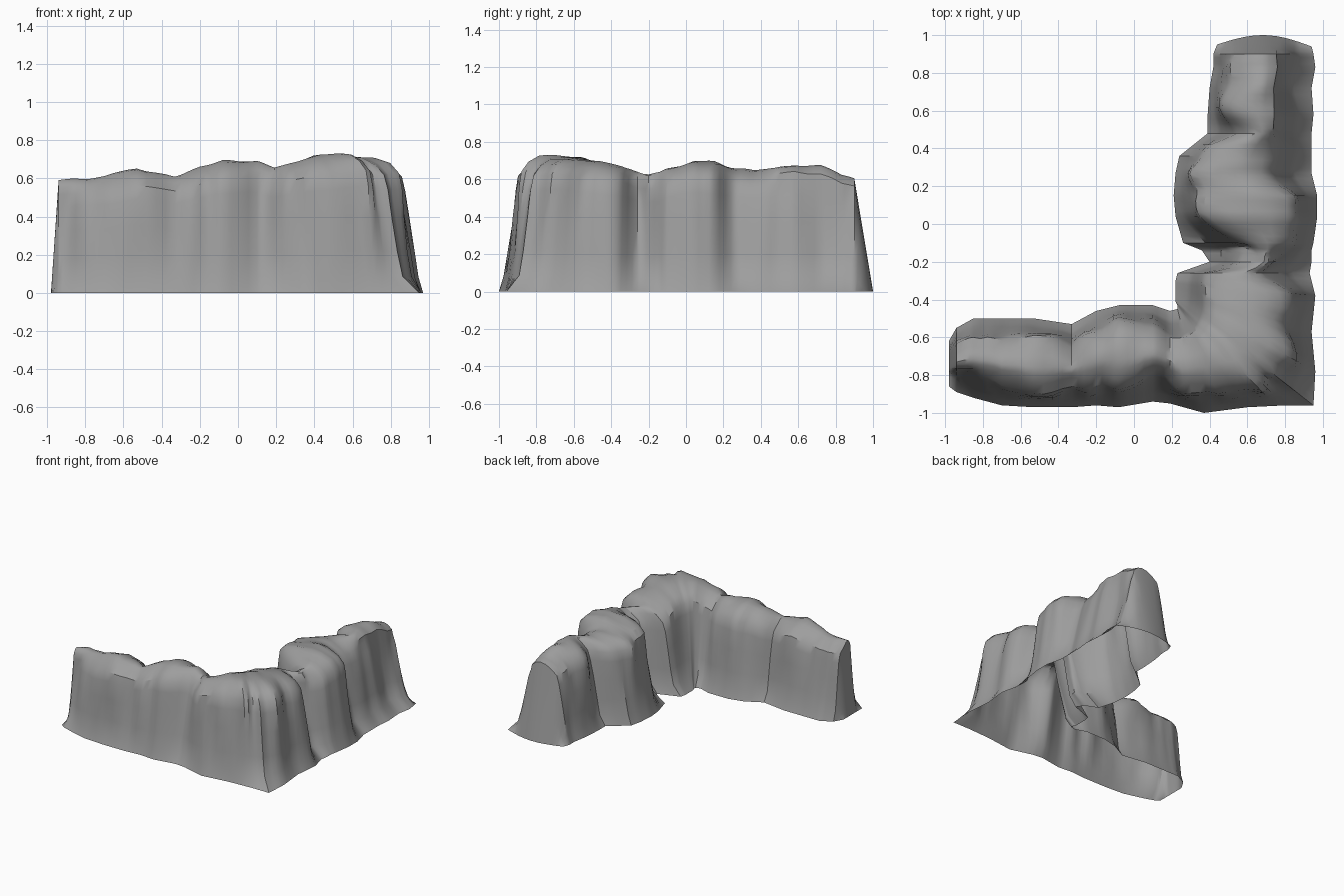
import bpy, bmesh, math
from mathutils import Vector, noise

if "Cube" in bpy.data.objects:
    bpy.data.objects.remove(bpy.data.objects["Cube"], do_unlink=True)

# One flat rock colour
rock = bpy.data.materials.new("grey_rock")
rock.use_nodes = True
colour = (0.34, 0.34, 0.34, 1)
rock.diffuse_color = colour
bsdf = rock.node_tree.nodes["Principled BSDF"]
bsdf.inputs["Base Color"].default_value = colour
bsdf.inputs["Roughness"].default_value = 0.9

# Left arm: x, outer foot y, inner foot y, crest height
left_arm = [
    (-.98, -.86, -.62, 0), (-.94, -.89, -.55, .59), (-.85, -.92, -.5, .6),
    (-.7, -.96, -.5, .61), (-.53, -.97, -.5, .65), (-.33, -.97, -.53, .61),
    (-.2, -.96, -.46, .66), (-.08, -.97, -.43, .69), (.1, -.94, -.43, .69),
    (.19, -.95, -.46, .66)]

# Corner fan: outer foot, inner foot, crest height
corner = [
    ((.37, -1), (.23, -.45), .69), ((.6, -.97), (.23, -.43), .73),
    ((.8, -.96), (.22, -.41), .73), ((.95, -.96), (.22, -.39), .72),
    ((.96, -.78), (.22, -.37), .72), ((.94, -.57), (.22, -.34), .7),
    ((.96, -.38), (.22, -.3), .67)]

# Back arm: y, outer foot x, inner foot x, crest height
back_arm = [
    (-.26, .93, .23, .64), (-.2, .94, .4, .63), (-.14, .94, .36, .64),
    (-.1, .95, .26, .66), (.04, .97, .22, .7), (.15, .97, .21, .69),
    (.27, .94, .22, .66), (.36, .94, .24, .65), (.48, .94, .39, .66),
    (.58, .95, .39, .68), (.72, .94, .4, .67), (.83, .96, .42, .62),
    (.9, .95, .42, .61)]

# Stations along the ridge; the last value bows the foot of the back end
stations = [(Vector((x, o)), Vector((x, i)), h, 0) for x, o, i, h in left_arm]
stations += [(Vector(o), Vector(i), h, 0) for o, i, h in corner]
stations += [(Vector((o, y)), Vector((i, y)), h, 0) for y, o, i, h in back_arm]
stations.append((Vector((.94, .94)), Vector((.44, .95)), 0, .055))

# Hollows worn into the walls: x, y, depth, width
right_hollows = [(.95, -.25, .14, .09), (.95, .26, .12, .09), (.95, .45, .07, .15),
                 (.95, .75, .13, .22), (.95, -.96, .17, .16), (.95, -.6, .06, .12)]
inner_hollows = [(.3, -.12, .2, .12), (.22, -.37, .07, .14), (.4, .5, .05, .08),
                 (-.33, -.53, .04, .08)]
front_hollows = [(-.95, -.88, .06, .15), (.15, -.94, .04, .1)]
hollows = [(Vector((x, y)), d, w) for x, y, d, w in right_hollows + inner_hollows + front_hollows]

# Wall profile: distance in from the foot, share of crest height
wall = [(0, 0), (.025, .12), (.042, .3), (.062, .55), (.08, .76), (.098, .87), (.15, .94)]
STEPS = 4
CREST = .43


def inset(foot, depth, share):
    """Distance of a wall point from its foot, with hollows and flutes."""
    carve = sum(d * math.exp(-(foot - g).length_squared / (w * w)) for g, d, w in hollows)
    flute = noise.noise(Vector((foot.x * 9, foot.y * 9, share))) * .045
    ramp = min(share * 4.2, .43 + .63 * share)
    return max(share * .05, depth + carve * ramp + flute * min(1, share * 1.4))


def section(outer, inner, height, bow):
    """Points across the ridge from the outer foot to the inner foot."""
    width = (inner - outer).length
    along = (inner - outer) / width
    a = [(min(inset(outer, d, s), width * (.24 + .14 * s)), s) for d, s in wall]
    b = [(width - min(inset(inner, d, s), width * (.24 + .26 * s)), s) for d, s in wall]
    top = [(a[-1][0] * (1 - t) + b[-1][0] * t, 1 - .06 * abs(t - CREST)) for t in (.22, CREST, .72)]
    points = []
    for dist, share in a + top + b[::-1]:
        p = outer + along * dist
        rough = noise.noise(Vector((p.x * 7, p.y * 7, 3))) * .026
        z = height * (share + rough * max(0, share - .5) * 2)
        points.append((p.x, p.y + bow * math.sin(math.pi * dist / width), z))
    return points


# Cliff shell, open underneath
bm = bmesh.new()
rows = []
for n in range((len(stations) - 1) * STEPS + 1):
    k = min(n // STEPS, len(stations) - 2)
    t = n / STEPS - k
    (o0, i0, h0, b0), (o1, i1, h1, b1) = stations[k], stations[k + 1]
    row = section(o0.lerp(o1, t), i0.lerp(i1, t), h0 + (h1 - h0) * t, b0 + (b1 - b0) * t)
    rows.append([bm.verts.new(p) for p in row])
for r, s in zip(rows, rows[1:]):
    for j in range(len(r) - 1):
        bm.faces.new((r[j], s[j], s[j + 1], r[j + 1]))
bmesh.ops.dissolve_degenerate(bm, dist=.0005, edges=bm.edges)
bmesh.ops.recalc_face_normals(bm, faces=bm.faces)
bm.normal_update()
if sum(f.normal.z * f.calc_area() for f in bm.faces) < 0:
    bmesh.ops.reverse_faces(bm, faces=bm.faces)

mesh = bpy.data.meshes.new("rock_cliff")
bm.to_mesh(mesh)
bm.free()
mesh.materials.append(rock)
cliff = bpy.data.objects.new("rock_cliff", mesh)
bpy.context.collection.objects.link(cliff)
bpy.context.view_layer.objects.active = cliff
cliff.select_set(True)
bpy.ops.object.shade_smooth_by_angle(angle=math.radians(35))
